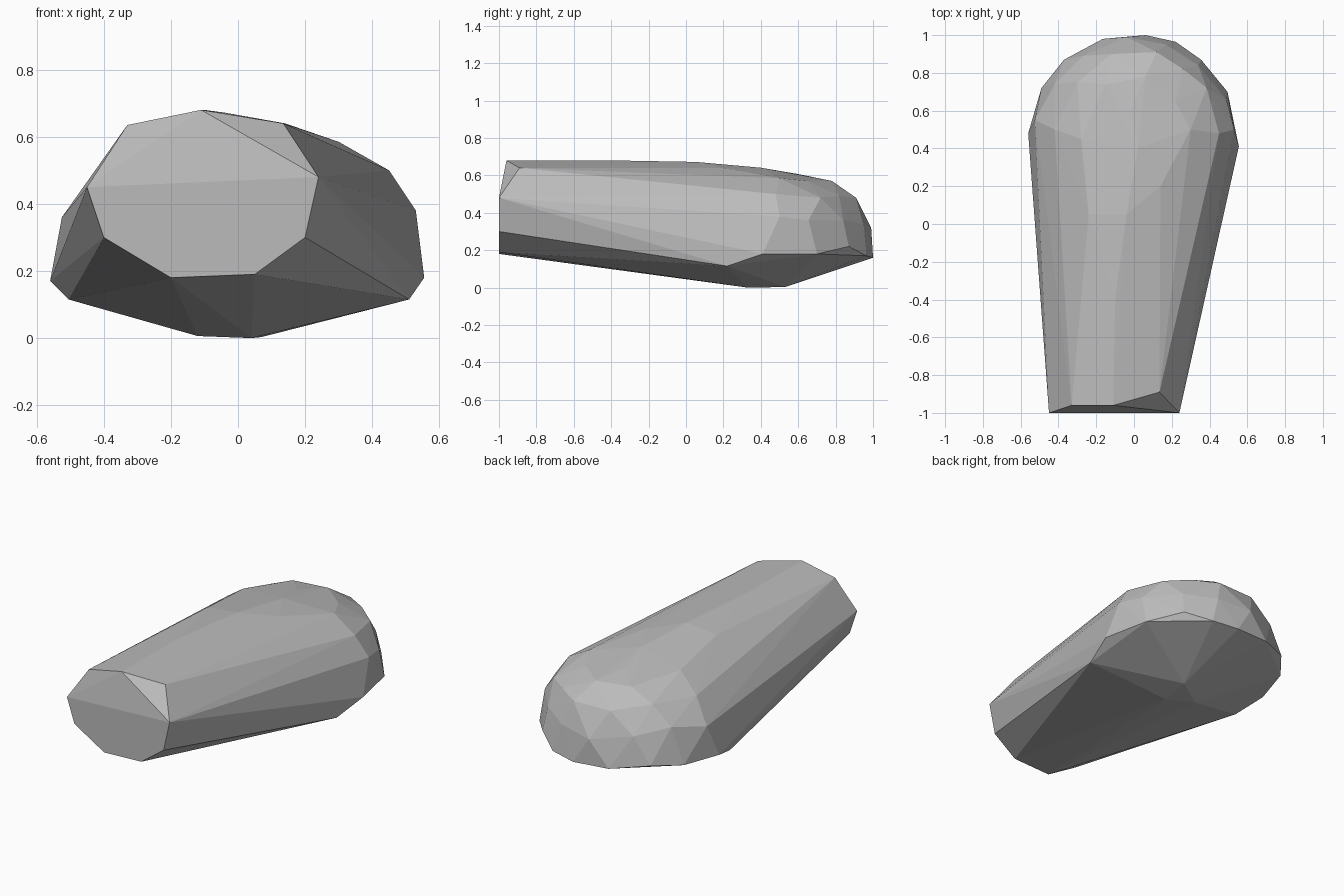
import bpy
import bmesh
from mathutils import Vector

# Remove the default object
default_object = bpy.data.objects.get("Cube")
if default_object:
    bpy.data.objects.remove(default_object, do_unlink=True)


def make_material(name, colour):
    material = bpy.data.materials.new(name)
    material.use_nodes = True
    material.diffuse_color = colour
    material.node_tree.nodes["Principled BSDF"].inputs["Base Color"].default_value = colour
    return material


def convex_solid(name, corner_groups, material):
    """Wrap a flat-faced convex shell around the given corner points."""
    mesh = bpy.data.meshes.new(name)
    shell = bmesh.new()
    for group in corner_groups:
        for corner in group:
            shell.verts.new(Vector(corner))
    hull = bmesh.ops.convex_hull(shell, input=shell.verts[:])
    leftovers = set(hull["geom_interior"]) | set(hull["geom_unused"])
    loose = [item for item in leftovers if isinstance(item, bmesh.types.BMVert)]
    bmesh.ops.delete(shell, geom=loose, context="VERTS")
    bmesh.ops.recalc_face_normals(shell, faces=shell.faces[:])
    shell.to_mesh(mesh)
    shell.free()
    mesh.materials.append(material)
    solid = bpy.data.objects.new(name, mesh)
    bpy.context.collection.objects.link(solid)
    return solid


# Flat narrow end, with its sloping upper rim
narrow_end = [(x, -1, z) for x, z in (
    (-.45, .45), (-.4, .3), (-.2, .18), (.05, .19), (.2, .3), (.24, .48))]
upper_rim = [(-.33, -.96, .635), (-.11, -.96, .68), (.135, -.89, .64)]

# Shallow keel and the low corners either side of it
keel = [(-.12, .4, .006), (.04, .33, 0), (.07, .53, .003)]
low_corners = [(.51, .22, .115), (-.505, .3, .115)]

# Widest outline, running round the broad end
outline = [
    (-.56, .48, .17), (-.49, .72, .18), (-.37, .87, .2), (-.165, .98, .17),
    (.06, 1, .16), (.22, .965, .17), (.355, .87, .22), (.495, .7, .18),
    (.555, .41, .18)]

# Rounded facets stepping up towards the crown
lower_dome = [
    (-.525, .55, .36), (-.42, .74, .4), (-.27, .89, .36), (-.04, .99, .32),
    (.17, .95, .34), (.34, .84, .36), (.49, .655, .36), (.53, .5, .38)]
middle_dome = [
    (-.42, .5, .5), (-.3, .75, .51), (-.12, .9, .48), (.12, .91, .48),
    (.26, .82, .49), (.385, .72, .48), (.45, .48, .5)]
upper_dome = [
    (-.28, .45, .6), (-.15, .74, .575), (.06, .78, .57), (.22, .65, .57),
    (.3, .5, .585)]
crown = [
    (-.24, .05, .65), (-.1, -.4, .68), (-.04, .05, .672), (.02, .4, .641),
    (.14, .2, .64), (-.02, .6, .607)]

stone_grey = make_material("stone grey", (.5, .5, .5, 1))
convex_solid(
    "faceted_body",
    [narrow_end, upper_rim, keel, low_corners, outline,
     lower_dome, middle_dome, upper_dome, crown],
    stone_grey)
